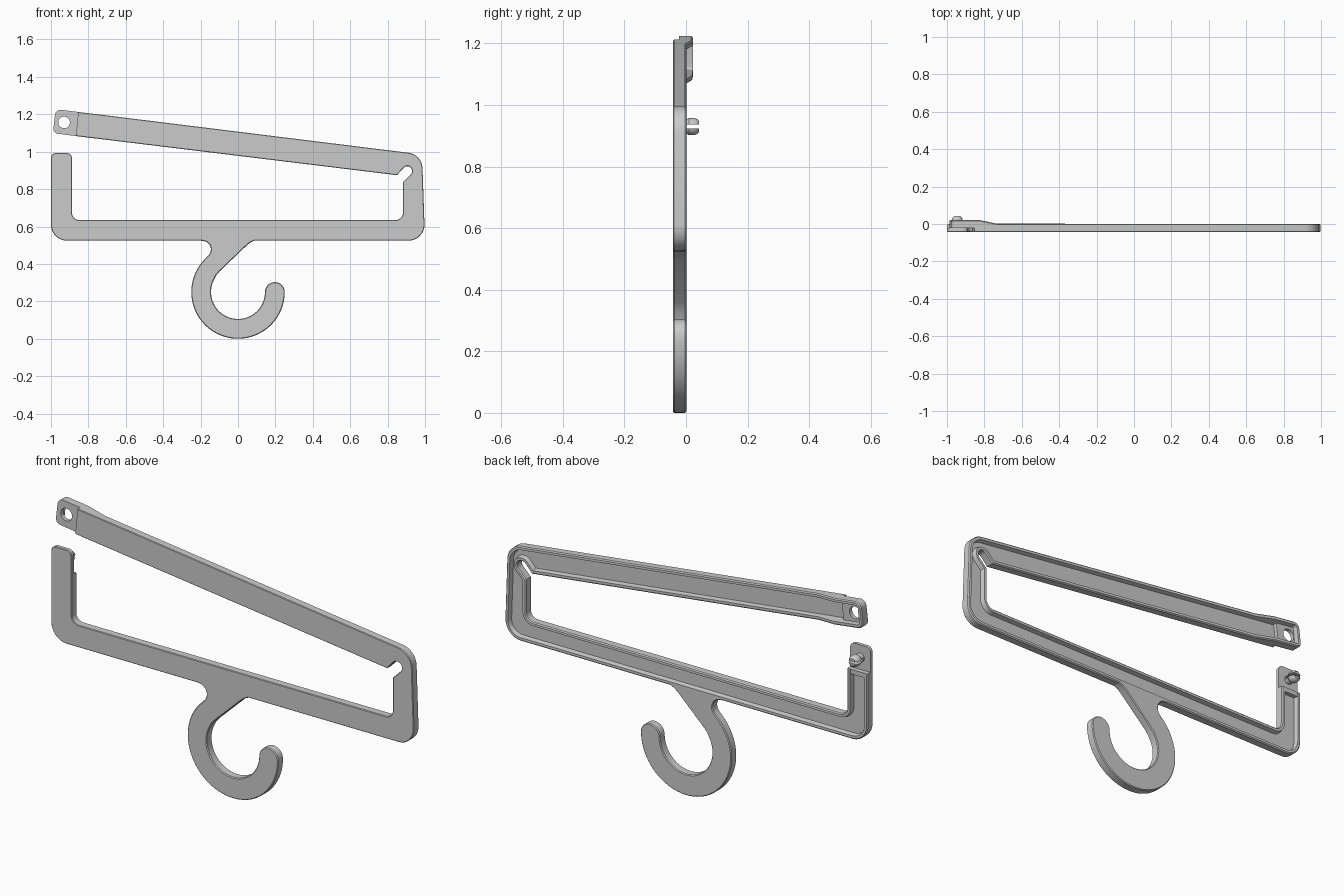
import bpy, bmesh, math
from mathutils import Vector as V

if "Cube" in bpy.data.objects:
    bpy.data.objects.remove(bpy.data.objects["Cube"])

FRONT, FLOOR = -0.043, -0.022
SHIFT = V((0, 0.001, -0.0075))


def arc(cx, cz, r, a0, a1, n):
    return [(cx + r * math.cos(math.radians(a0 + (a1 - a0) * i / n)),
             cz + r * math.sin(math.radians(a0 + (a1 - a0) * i / n))) for i in range(n + 1)]


def rounded(corners, n=8):
    """Polygon of (x, z, radius) corners turned into a filleted outline."""
    out = []
    for i, (x, z, r) in enumerate(corners):
        p = V((x, z))
        if r == 0:
            out.append((x, z))
            continue
        a = (V(corners[i - 1][:2]) - p).normalized()
        b = (V(corners[(i + 1) % len(corners)][:2]) - p).normalized()
        half = a.angle(b) / 2
        c = p + (a + b).normalized() * r / math.sin(half)
        t0 = p + a * r / math.tan(half) - c
        t1 = p + b * r / math.tan(half) - c
        sweep = t0.angle(t1)
        for k in range(n + 1):
            s = k / n
            q = (t0 * math.sin((1 - s) * sweep) + t1 * math.sin(s * sweep)) / math.sin(sweep)
            out.append(tuple(c + q))
    return out


def inset(pts, d):
    """Mitred inward offset of a counter-clockwise outline."""
    out = []
    for i, p in enumerate(pts):
        p, a, b = V(p), V(pts[i - 1]), V(pts[(i + 1) % len(pts)])
        e, f = (p - a).normalized(), (b - p).normalized()
        n1, n2 = V((-e.y, e.x)), V((-f.y, f.x))
        out.append(p + (n1 + n2) * d / (1 + n1.dot(n2)))
    return out


def stack(name, pts, rings, rise=None):
    """Skin a stack of (inset, y) rings of one outline, capped at both ends."""
    clean = []
    for p in pts:
        if not clean or (V(p) - V(clean[-1])).length > 1e-4:
            clean.append(p)
    if (V(clean[0]) - V(clean[-1])).length < 1e-4:
        clean.pop()
    bm = bmesh.new()
    loops = []
    for d, y in rings:
        loops.append([bm.verts.new(V((p[0], y + (rise(p[0], p[1], y) if rise else 0), p[1])) + SHIFT)
                      for p in inset(clean, d)])
    n = len(clean)
    for lo, hi in zip(loops, loops[1:]):
        for i in range(n):
            bm.faces.new((lo[i], lo[(i + 1) % n], hi[(i + 1) % n], hi[i]))
    bm.faces.new(loops[0])
    bm.faces.new(loops[-1])
    bmesh.ops.recalc_face_normals(bm, faces=bm.faces)
    me = bpy.data.meshes.new(name)
    bm.to_mesh(me)
    bm.free()
    ob = bpy.data.objects.new(name, me)
    bpy.context.collection.objects.link(ob)
    return ob


def prism(name, pts, y0, y1):
    return stack(name, pts, [(0, y0), (0, y1)])


def rect(x0, x1, z0, z1):
    return [(x0, z0), (x1, z0), (x1, z1), (x0, z1)]


def combine(ob, tool, op):
    tool.hide_render = True
    m = ob.modifiers.new("cut", 'BOOLEAN')
    m.operation, m.object, m.solver = op, tool, 'EXACT'
    bpy.context.view_layer.objects.active = ob
    bpy.ops.object.modifier_apply(modifier=m.name)
    bpy.data.objects.remove(tool)


def smooth(ob):
    bpy.ops.object.select_all(action='DESELECT')
    ob.select_set(True)
    bpy.context.view_layer.objects.active = ob
    bpy.ops.object.shade_smooth_by_angle(angle=math.radians(30))


# Frame: one open loop with a living hinge slot, hollow from the back
slot = [(x, z, 0) for x, z in arc(0.905, 0.904, 0.026, 135, -45, 10)]
outline = rounded(
    [(-1, 0.532, 0.085), (1, 0.532, 0.085), (0.984, 0.993, 0.085),
     (-0.73, 1.205, 0), (-0.83, 1.217, 0), (-0.975, 1.235, 0.03), (-0.99, 1.107, 0.027),
     (-0.83, 1.0865, 0), (-0.73, 1.0745, 0), (0.85, 0.882, 0)] + slot +
    [(0.882, 0.845, 0), (0.882, 0.642, 0.04), (-0.888, 0.642, 0.04),
     (-0.888, 1.0, 0.026), (-1, 1.0, 0.026)])


def arm_rise(x, z, y):
    # rim of the swinging arm climbs towards its tab
    return 0.021 * min(1, max(0, (-0.73 - x) / 0.1)) if z > 1.02 and y > -0.01 else 0


frame = stack("clasp_frame", outline,
              [(0.003, FRONT), (0, FRONT + 0.003), (0, -0.005), (0.005, 0),
               (0.017, 0), (0.022, FLOOR)], arm_rise)

# Tab at the arm end: raised floor, stepped front, pin hole
combine(frame, prism("tab_floor", [(-0.977, 1.12), (-0.868, 1.104), (-0.855, 1.208),
                                   (-0.962, 1.221)], -0.035, -0.003), 'UNION')
combine(frame, prism("tab_step", [(-1.05, 1.04), (-0.872, 1.04), (-0.848, 1.28),
                                  (-1.05, 1.28)], -0.1, -0.023), 'DIFFERENCE')
combine(frame, prism("pin_hole", arc(-0.93, 1.164, 0.031, 0, 360, 32), -0.1, 0.1), 'DIFFERENCE')

# Thin tip of the short arm, with a wall closing the channel below it
combine(frame, prism("channel_end", rect(-0.991, -0.897, 0.855, 0.9), -0.035, -0.0005), 'UNION')
combine(frame, prism("tip_recess", rect(-1.1, -0.85, 0.878, 1.03), -0.0235, 0.05), 'DIFFERENCE')
smooth(frame)

# Split snap pin
pin = stack("snap_pin", arc(-0.945, 0.9375, 0.028, 0, 360, 32),
            [(0.006, -0.03), (0.006, 0), (0, 0.008), (0, 0.026), (0.004, 0.036), (0.010, 0.041)])
combine(pin, prism("pin_slit", rect(-1, -0.9, 0.9315, 0.9435), -0.018, 0.06), 'DIFFERENCE')
smooth(pin)

# Hook: solid ring with rounded tip and a neck flaring into the frame
C = 0.2575
hook_outline = (arc(0, C, 0.25, 135, 360, 48) + arc(0.197, C, 0.053, 0, 180, 16)
                + arc(0, C, 0.144, 0, -205, 40)
                + [(-0.116, 0.347), (-0.1, 0.366), (0.048, 0.508), (0.066, 0.522),
                   (0.09, 0.533), (0.09, 0.547), (-0.205, 0.547), (-0.205, 0.533)]
                + arc(-0.19, 0.485, 0.045, 80, -45, 12))
hook = stack("hook", hook_outline,
             [(0.004, FRONT), (0, FRONT + 0.004), (0, -0.004), (0.004, 0)])
smooth(hook)
